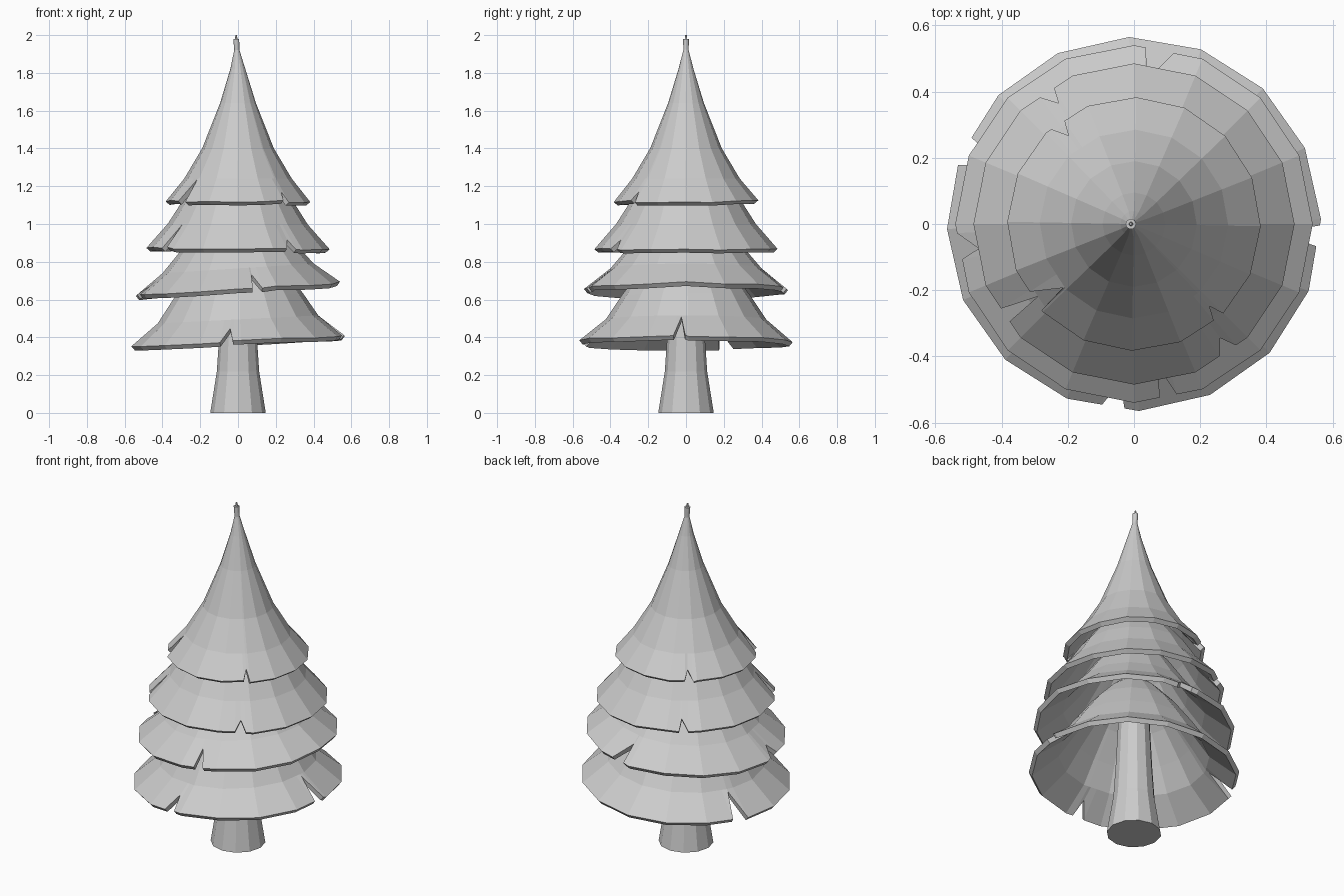
import bpy, bmesh, math, random
from mathutils import Vector

random.seed(4)
if "Cube" in bpy.data.objects:
    bpy.data.objects.remove(bpy.data.objects["Cube"], do_unlink=True)

grey = bpy.data.materials.new("pale_grey")
grey.use_nodes = True
grey.diffuse_color = (0.6, 0.6, 0.6, 1)
grey.node_tree.nodes["Principled BSDF"].inputs["Base Color"].default_value = (0.6, 0.6, 0.6, 1)

SIDES = 16
STEP = 360 / SIDES


def on_ring(angle, radius, offset):
    """Point on a flat-sided ring, so that extra columns keep the facets."""
    k = math.floor((angle - offset) / STEP)
    f = (angle - offset) / STEP - k
    a, b = (math.radians(offset + STEP * i) for i in (k, k + 1))
    p = Vector((math.cos(a), math.sin(a))).lerp(Vector((math.cos(b), math.sin(b))), f)
    return p * radius


def make_object(name, bm):
    bmesh.ops.recalc_face_normals(bm, faces=bm.faces)
    mesh = bpy.data.meshes.new(name)
    bm.to_mesh(mesh)
    bm.free()
    mesh.materials.append(grey)
    obj = bpy.data.objects.new(name, mesh)
    bpy.context.collection.objects.link(obj)
    return obj


def make_tier(name, profile, notches, offset, tilt=(0, 0)):
    """Conical shell; a notch is (start angle, tip angle, end angle, tip position)."""
    columns = []
    for i in range(SIDES):
        a = (offset + STEP * i) % 360
        # drop regular columns that crowd a notch
        if not any(s - 1 < a < e + 1 for s, _, e, _ in notches):
            columns.append((a, 1.0))
    for start, tip, end, depth in notches:
        columns += [(start, 1.0), (tip, depth), (end, 1.0)]
    columns.sort()

    bm = bmesh.new()
    grid = []
    for angle, reach in columns:
        wobble = random.uniform(-0.006, 0.006)
        line = []
        for j, (r, z) in enumerate(profile):
            if j == len(profile) - 1:
                r0, z0 = profile[j - 1]
                r, z = r0 + (r - r0) * reach, z0 + (z - z0) * reach + wobble
            p = on_ring(angle, r, offset)
            line.append(bm.verts.new((p.x, p.y, z + tilt[0] * p.x + tilt[1] * p.y)))
        grid.append(line)
    for a, b in zip(grid, grid[1:] + grid[:1]):
        for j in range(len(profile) - 1):
            bm.faces.new((a[j], a[j + 1], b[j + 1], b[j]))
    bm.faces.new([line[0] for line in grid])
    obj = make_object(name, bm)
    shell = obj.modifiers.new("thickness", "SOLIDIFY")
    shell.thickness = 0.028
    shell.offset = -1
    return obj


# Trunk: flared base, running up inside the foliage
bm = bmesh.new()
rings = []
for r, z in [(0.147, 0), (0.112, 0.22), (0.1, 0.4), (0.08, 0.8)]:
    rings.append([bm.verts.new((r * math.cos(t), r * math.sin(t), z))
                  for t in (math.tau * i / 12 for i in range(12))])
for low, high in zip(rings, rings[1:]):
    for i in range(12):
        k = (i + 1) % 12
        bm.faces.new((low[i], low[k], high[k], high[i]))
bm.faces.new(rings[0])
bm.faces.new(rings[-1])
make_object("trunk", bm)

# Foliage tiers, bottom to top
make_tier("bottom_tier",
          [(0.05, 0.95), (0.14, 0.87), (0.24, 0.76), (0.345, 0.615), (0.425, 0.495), (0.565, 0.38)],
          [(152, 156, 161.5, 0.1), (260, 265, 267, 0.45), (353, 356.7, 359.5, 0.1)], 1.5, (0.05, 0))
make_tier("lower_tier",
          [(0.04, 1.2), (0.11, 1.13), (0.2, 1.03), (0.31, 0.87), (0.4, 0.765), (0.54, 0.655)],
          [(77, 85, 86, 0.3), (183, 189, 191.6, 0.6), (278.5, 279.5, 284, 0.3)], 0, (0.065, 0))
make_tier("upper_tier",
          [(0.03, 1.42), (0.1, 1.35), (0.2, 1.24), (0.3, 1.11), (0.37, 1.0), (0.485, 0.87)],
          [(120.5, 122, 126.5, 0.6), (212.5, 217, 218, 0.0), (303, 307, 310, 0.6)], 0, (-0.01, 0))
top = make_tier("top_tier",
                [(0.004, 2.0), (0.014, 1.92), (0.04, 1.82), (0.095, 1.64), (0.19, 1.4),
                 (0.285, 1.24), (0.383, 1.12)],
                [(124, 126.5, 131, 0.55), (213, 222, 223, 0.05), (309.5, 312.5, 315, 0.55)], -1)
# Lean the very tip a little
for v in top.data.vertices:
    if v.co.z > 1.8:
        v.co.x -= (v.co.z - 1.8) * 0.05
